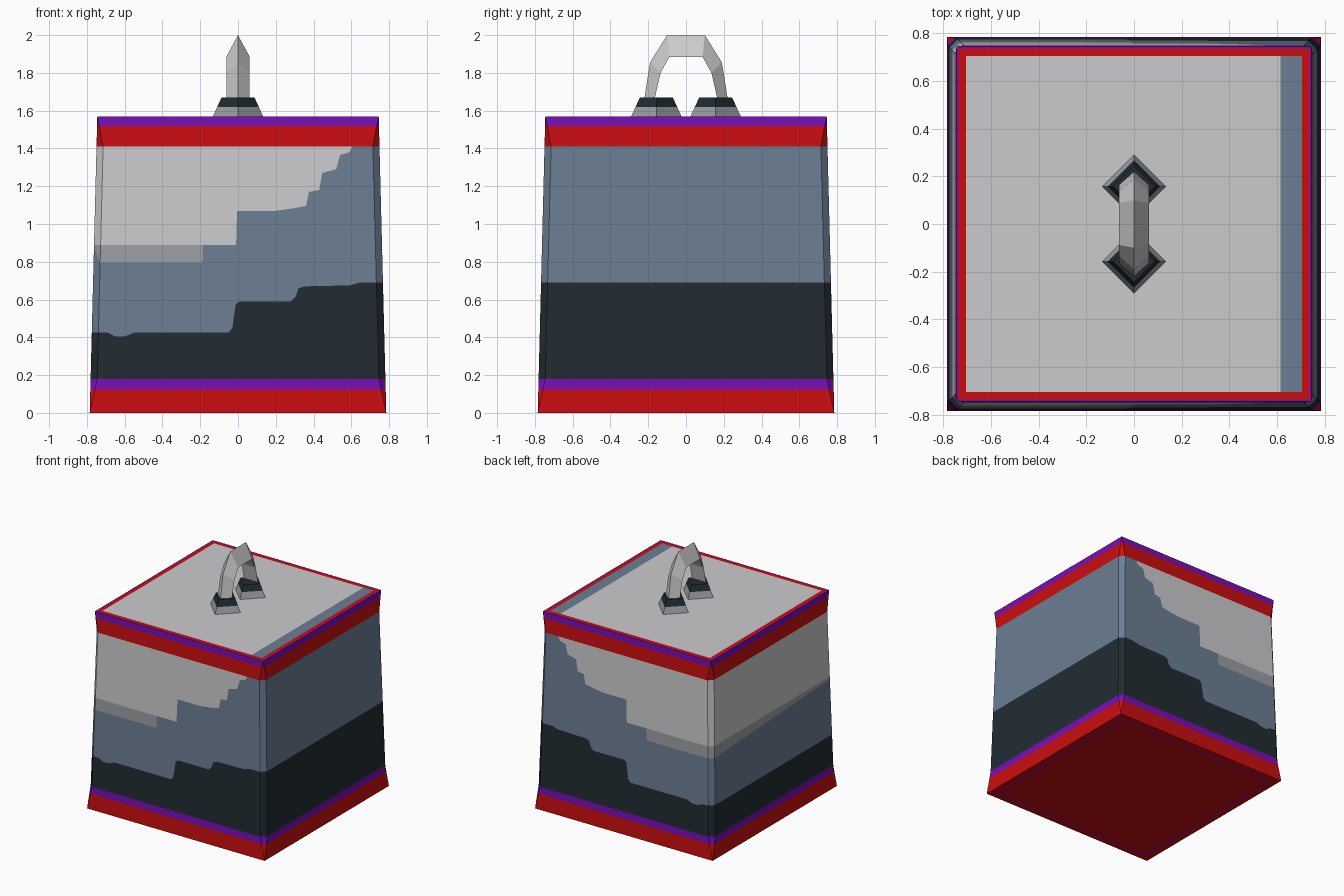
import bpy, bmesh, math
from mathutils import Vector

if "Cube" in bpy.data.objects:
    bpy.data.objects.remove(bpy.data.objects["Cube"])

# Materials
COLORS = {
    "light_grey": (0.60, 0.60, 0.615),
    "mid_grey": (0.33, 0.35, 0.37),
    "slate_blue": (0.15, 0.21, 0.295),
    "dark_slate": (0.0155, 0.025, 0.032),
    "red": (0.60, 0.004, 0.005),
    "purple": (0.19, 0.0045, 0.48),
}
MATS = []
for name, col in COLORS.items():
    m = bpy.data.materials.new(name)
    m.diffuse_color = (*col, 1)
    m.use_nodes = True
    m.node_tree.nodes["Principled BSDF"].inputs["Base Color"].default_value = m.diffuse_color
    MATS.append(m)
LIGHT, MID, BLUE, DARK, RED, PURPLE = range(6)


def make(name, polys, center=None):
    """Object from (points, material) polygons; faces point away from center."""
    bm = bmesh.new()
    for pts, mat in polys:
        f = bm.faces.new([bm.verts.new(p) for p in pts])
        f.material_index = mat
    bmesh.ops.remove_doubles(bm, verts=bm.verts, dist=1e-5)
    bm.normal_update()
    if center is None:
        bmesh.ops.recalc_face_normals(bm, faces=bm.faces)
    else:
        for f in bm.faces:
            if f.normal.dot(f.calc_center_median() - Vector(center)) < 0:
                f.normal_flip()
    me = bpy.data.meshes.new(name)
    bm.to_mesh(me)
    bm.free()
    for m in MATS:
        me.materials.append(m)
    ob = bpy.data.objects.new(name, me)
    bpy.context.collection.objects.link(ob)
    return ob


TOP, Z0, Z1, CUT = 1.57, 0.18, 1.41, 0.035
MIDDLE = (0, 0, 0.8)


def h(z):   # half width of the tapered box
    return 0.785 - 0.04 * z / TOP


def e(z):   # half width up to the cut corner
    return h(z) - CUT


# Painted front and back walls: stepped colour borders as (x, z)
light_steps = [(-.01, .89), (-.005, 1.07), (.2, 1.07), (.275, 1.08), (.36, 1.095),
               (.375, 1.17), (.43, 1.18), (.445, 1.27), (.52, 1.29), (.54, 1.365),
               (.59, 1.38), (.605, Z1)]
mid_edge = [(-e(.795), .795), (-.195, .795), (-.185, .805), (-.185, .89)]
dark_edge = [(-e(.425), .425), (-.69, .425), (-.65, .405), (-.6, .405), (-.55, .425),
             (-.05, .425), (-.03, .45), (-.012, .575), (.01, .59), (.28, .59),
             (.305, .615), (.32, .66), (.355, .67), (.59, .675), (.645, .69), (e(.69), .69)]
regions = [
    ([(-e(Z1), Z1), (-e(.89), .89)] + light_steps, LIGHT),
    ([(-e(.89), .89)] + mid_edge, MID),
    (dark_edge + [(e(Z1), Z1)] + light_steps[::-1] + mid_edge[::-1], BLUE),
    ([(-e(Z0), Z0), (e(Z0), Z0)] + dark_edge[::-1], DARK),
]
walls = []
for s in (-1, 1):
    for pts, mat in regions:
        walls.append(([(x, s * h(z), z) for x, z in pts], mat))


def strip(a, b, levels, mats):
    """Stacked quads between two upright edges a(z) and b(z)."""
    for (a0, b0), (a1, b1), mat in zip(levels, levels[1:], mats):
        walls.append(([a(a0), b(b0), b(b1), a(a1)], mat))


def edge_y(sx, sy):
    return lambda z: (sx * e(z), sy * h(z), z)


def edge_x(sx, sy):
    return lambda z: (sx * h(z), sy * e(z), z)


# Side walls and cut corners
right = [(Z0, Z0), (.69, .69), (Z1, Z1)]


def left(za, zb):
    return [(Z0, Z0), (.425, .425), (za, zb), (.89, .89), (Z1, Z1)]


LEFT_MATS = (DARK, BLUE, MID, LIGHT)
strip(edge_x(1, -1), edge_x(1, 1), right, (DARK, BLUE))
strip(edge_x(-1, -1), edge_x(-1, 1), left(.87, .795), LEFT_MATS)
for s in (-1, 1):
    strip(edge_y(1, s), edge_x(1, s), right, (DARK, BLUE))
    strip(edge_y(-1, s), edge_x(-1, s), left(.795, .87 if s < 0 else .795), LEFT_MATS)
make("painted_walls", walls, MIDDLE)


# Trim bands: corners go from sharp at the rim to cut at the wall
def ring(z, c):
    r, k = h(z), h(z) - c
    return [(k, -r, z), (r, -k, z), (r, k, z), (k, r, z),
            (-k, r, z), (-r, k, z), (-r, -k, z), (-k, -r, z)]


def band(lo, hi, mat):
    out = []
    for i in range(8):
        j = (i + 1) % 8
        pts = []
        for p in (lo[i], lo[j], hi[j], hi[i]):
            if p not in pts:
                pts.append(p)
        if len(pts) > 2:
            out.append((pts, mat))
    return out


def square(r, z):
    return [(-r, -r, z), (r, -r, z), (r, r, z), (-r, r, z)]


def frame(outer, inner, z, mat):
    a, b = square(outer, z), square(inner, z)
    return [([a[i], a[(i + 1) % 4], b[(i + 1) % 4], b[i]], mat) for i in range(4)]


base = band(ring(0, 0), ring(.125, .025), RED) + band(ring(.125, .025), ring(Z0, CUT), PURPLE)
base += frame(h(0), .72, 0, RED) + frame(.72, .708, 0, PURPLE) + [(square(.708, 0), RED)]
make("base_trim", base, MIDDLE)

rim = band(ring(Z1, CUT), ring(1.52, .012), RED) + band(ring(1.52, .012), ring(TOP, 0), PURPLE)
rim += frame(h(TOP), .736, TOP, PURPLE) + frame(.736, .705, TOP, RED)
make("top_trim", rim, MIDDLE)

# Lid panel with a blue strip on the right
lid = [([(a, -.705, TOP), (b, -.705, TOP), (b, .705, TOP), (a, .705, TOP)], mat)
       for a, b, mat in ((-.705, .615, LIGHT), (.615, .705, BLUE))]
make("lid_panel", lid, MIDDLE)

# Diamond feet of the handle
for name, s in (("front_handle_foot", -1), ("back_handle_foot", 1)):
    def diamond(r, z):
        return [(r * math.cos(i * math.pi / 2), s * .157 + r * math.sin(i * math.pi / 2), z)
                for i in range(4)]
    d = [diamond(.133, TOP), diamond(.11, 1.62), diamond(.087, 1.67)]
    foot = [(d[0], MID), (d[2], DARK)]
    for k, mat in ((0, MID), (1, DARK)):
        for i in range(4):
            j = (i + 1) % 4
            foot.append(([d[k][i], d[k][j], d[k + 1][j], d[k + 1][i]], mat))
    make(name, foot)

# Arched handle with a triangular section, ridge outwards
ridge = [(-.22, 1.668), (-.19, 1.855), (-.1, 2.0)]
inner = [(-.165, 1.668), (-.135, 1.80), (-.088, 1.885)]
ridge += [(-y, z) for y, z in ridge[::-1]]
inner += [(-y, z) for y, z in inner[::-1]]
sections = [[(0, *o), (.062, *i), (-.062, *i)] for o, i in zip(ridge, inner)]
arch = [(sections[0], LIGHT), (sections[-1], LIGHT)]
for a, b in zip(sections, sections[1:]):
    for i in range(3):
        j = (i + 1) % 3
        arch.append(([a[i], a[j], b[j], b[i]], LIGHT))
make("handle_arch", arch)
